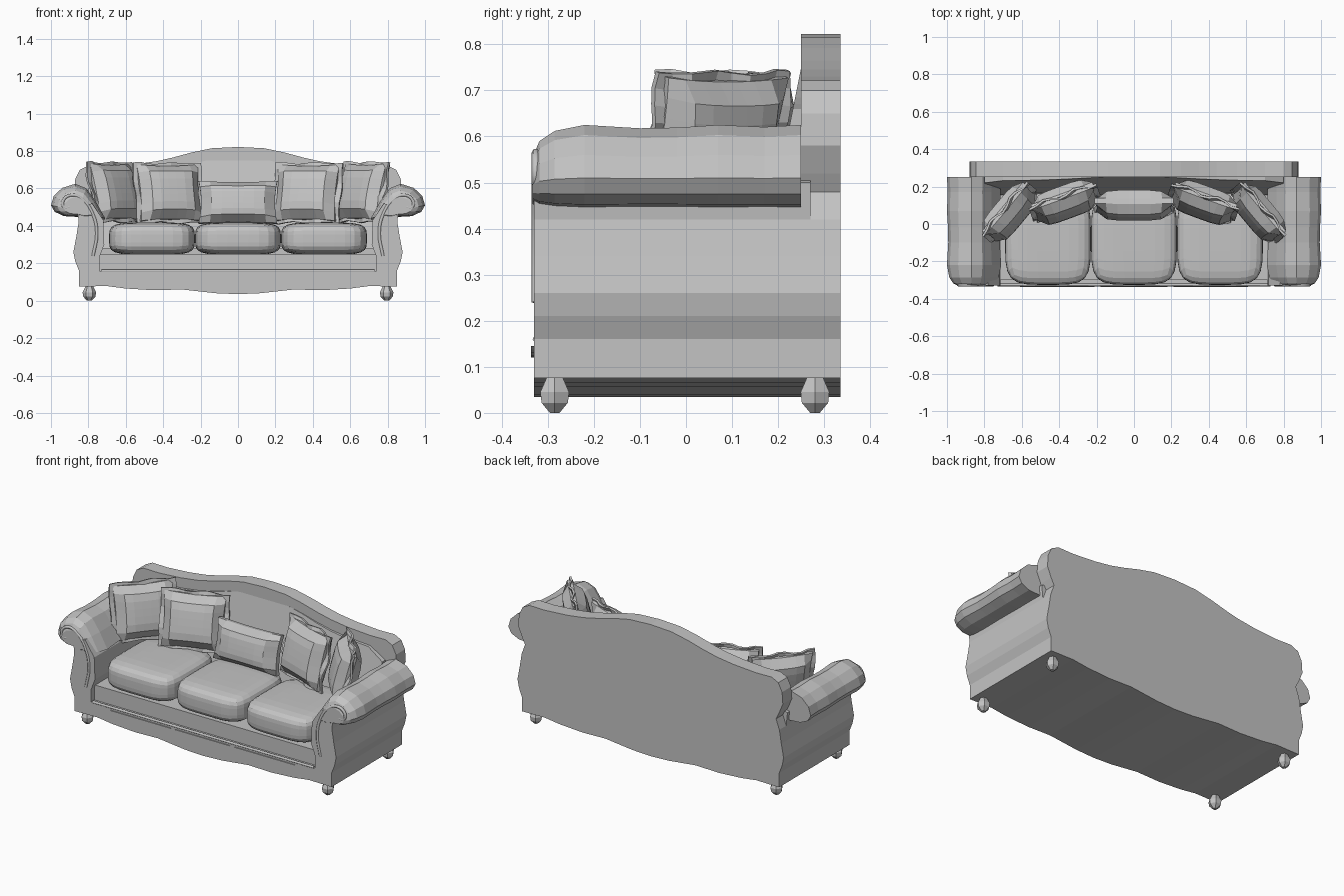
import bpy, bmesh, math
from mathutils import Matrix, Vector

cube = bpy.data.objects.get("Cube")
if cube:
    bpy.data.objects.remove(cube, do_unlink=True)

fabric = bpy.data.materials.new("soft_grey")
fabric.use_nodes = True
GREY = (0.55, 0.55, 0.55, 1)
fabric.diffuse_color = GREY
fabric.node_tree.nodes["Principled BSDF"].inputs["Base Color"].default_value = GREY


def add_object(name, mesh):
    mesh.materials.clear()
    mesh.materials.append(fabric)
    obj = bpy.data.objects.new(name, mesh)
    bpy.context.collection.objects.link(obj)
    return obj


def finish(name, bm, matrix=None):
    if matrix:
        bm.transform(matrix)
    bmesh.ops.recalc_face_normals(bm, faces=bm.faces)
    mesh = bpy.data.meshes.new(name)
    bm.to_mesh(mesh)
    bm.free()
    return add_object(name, mesh)


def loft(name, rings):
    """Skin a list of closed rings and cap both ends."""
    bm = bmesh.new()
    loops = [[bm.verts.new(p) for p in ring] for ring in rings]
    n = len(loops[0])
    for a, b in zip(loops, loops[1:]):
        for i in range(n):
            j = (i + 1) % n
            bm.faces.new((a[i], a[j], b[j], b[i]))
    bm.faces.new(loops[0])
    bm.faces.new(loops[-1])
    return finish(name, bm)


def prism(name, outline, y0, y1, slope=0):
    front = [(x, y0 + slope * z, z) for x, z in outline]
    return loft(name, [front, [(x, y1, z) for x, z in outline]])


def mirrored(half):
    """Close a half outline that begins and ends on the centre line."""
    return half + [(-x, z) for x, z in reversed(half) if x > 0]


def block(cuts):
    bm = bmesh.new()
    bmesh.ops.create_cube(bm, size=2)
    bmesh.ops.subdivide_edges(bm, edges=bm.edges[:], cuts=cuts, use_grid_fill=True)
    return bm


def seat_cushion(name, loc, half, power=4.5):
    bm = block(7)
    for v in bm.verts:
        v.co /= sum(abs(c) ** power for c in v.co) ** (1 / power)
        v.co = Vector(c * h for c, h in zip(v.co, half))
    return finish(name, bm, Matrix.Translation(loc))


def pillow(name, loc, half, yaw, tilt, flange=False):
    place = (Matrix.Translation(loc) @ Matrix.Rotation(math.radians(yaw), 4, 'Z')
             @ Matrix.Rotation(math.radians(-tilt), 4, 'X'))
    bm = block(6)
    for v in bm.verts:
        u, w, t = v.co
        puff = 0.2 + 0.8 * math.sqrt(max(0, (1 - u ** 4) * (1 - t ** 4)))
        v.co = (half[0] * u * (0.94 + 0.06 * t * t), half[1] * w * puff,
                half[2] * t * (0.94 + 0.06 * u * u))
    finish(name, bm, place)
    if flange:
        # thin ruffled border around the pillow seam
        bm = block(8)
        for v in bm.verts:
            u, w, t = v.co
            wave = 0.012 * math.sin(7 * u + 5 * t)
            v.co = (half[0] * u * 1.1, 0.006 * w + wave, half[2] * t * (1.06 + 0.03 * math.sin(6 * u)))
        finish(name + "_flange", bm, place)


def tube(name, points, radius):
    curve = bpy.data.curves.new(name, 'CURVE')
    curve.dimensions = '3D'
    curve.bevel_depth = radius
    curve.bevel_resolution = 1
    curve.resolution_u = 4
    curve.use_fill_caps = True
    spline = curve.splines.new('BEZIER')
    spline.bezier_points.add(len(points) - 1)
    for bp, p in zip(spline.bezier_points, points):
        bp.co = p
        bp.handle_left_type = bp.handle_right_type = 'AUTO'
    temp = bpy.data.objects.new(name + "_path", curve)
    bpy.context.collection.objects.link(temp)
    bpy.context.view_layer.update()
    mesh = bpy.data.meshes.new_from_object(temp.evaluated_get(bpy.context.evaluated_depsgraph_get()))
    bpy.data.objects.remove(temp, do_unlink=True)
    add_object(name, mesh)


# Shared outlines (x, z) for the right-hand half
skirt = [(0, .035), (.12, .04), (.3, .06), (.45, .056), (.6, .065), (.7, .078), (.85, .076)]
side = [(.85, .16), (.87, .21), (.88, .26), (.865, .34), (.852, .42)]
crest = [(.7, .72), (.55, .73), (.44, .745), (.35, .765), (.25, .792), (.14, .815), (0, .822)]
shoulder = [(.83, .48), (.85, .52), (.875, .58), (.87, .65), (.845, .7), (.8, .722)]

# Frame: apron, sides and arm supports in one open U shape
inner = [(.86, .5), (.78, .52), (.72, .43), (.715, .3), (.74, .235), (.74, .16), (0, .16)]
prism("frame", mirrored(skirt + side + inner), -.33, .27)
prism("seat_deck", mirrored([(0, .1), (.745, .1), (.745, .25), (0, .25)]), -.3, .26)
prism("back_panel", mirrored(skirt + side + shoulder + crest), .25, .335)
lining = [(0, .28), (.78, .28), (.8, .6)] + [(x, z - .06) for x, z in crest]
prism("back_lining", mirrored(lining), .1, .27, slope=.2)

# Rolled arms
roll = [(.86, .448), (.93, .452), (.98, .475), (1, .51), (.985, .56), (.94, .603),
        (.87, .625), (.81, .6), (.76, .53), (.71, .44), (.78, .43)]
stations = [(-.333, .52), (-.318, .76), (-.285, .91), (-.22, 1), (-.1, .95),
            (-.02, .96), (.07, 1), (.17, .97), (.25, 1)]
scroll = [(.9, .5), (.93, .5), (.935, .535), (.89, .565), (.83, .54), (.775, .46),
          (.755, .36), (.775, .24)]
for s, tag in ((1, "left"), (-1, "right")):
    loft(tag + "_arm_roll", [[(s * (.86 + (x - .86) * k), y, .48 + (z - .48) * k)
                              for x, z in roll] for y, k in stations])
    tube(tag + "_arm_scroll_trim", [(s * x, -.326, z) for x, z in scroll], .009)
    # Corner feet: six-sided turned bulbs
    for y, end in ((-.285, "front"), (.28, "back")):
        rings = [[(s * .795 + r * math.cos(a * math.pi / 3), y + r * math.sin(a * math.pi / 3), z)
                  for a in range(6)] for z, r in ((0, .012), (.022, .033), (.045, .036), (.085, .016))]
        loft(f"{tag}_{end}_foot", rings)

# Apron details: rail trim and draped swags
tube("rail_trim", [(-.73, -.325, .16), (0, -.325, .16), (.73, -.325, .16)], .008)
for x, w, tag in ((-.41, .2, "right"), (0, .18, "middle"), (.41, .2, "left")):
    drape = [(x + w * math.cos(math.pi * i / 10), .145 - .025 * math.sin(math.pi * i / 10))
             for i in range(11)]
    prism(tag + "_swag", drape, -.336, -.327)

# Seat cushions
for x, tag in ((-.46, "right"), (0, "middle"), (.46, "left")):
    seat_cushion(tag + "_seat_cushion", (x, -.08, .332), (.229, .245, .086))

# Back pillows, fanned round the corners
pillow("middle_pillow", (0, .1, .525), (.21, .075, .115), 0, 12)
for s, tag in ((1, "left"), (-1, "right")):
    pillow(tag + "_inner_pillow", (s * .37, .115, .575), (.175, .075, .155), -20 * s, 14, True)
    pillow(tag + "_corner_pillow", (s * .665, .06, .58), (.17, .07, .155), -50 * s, 14, True)
